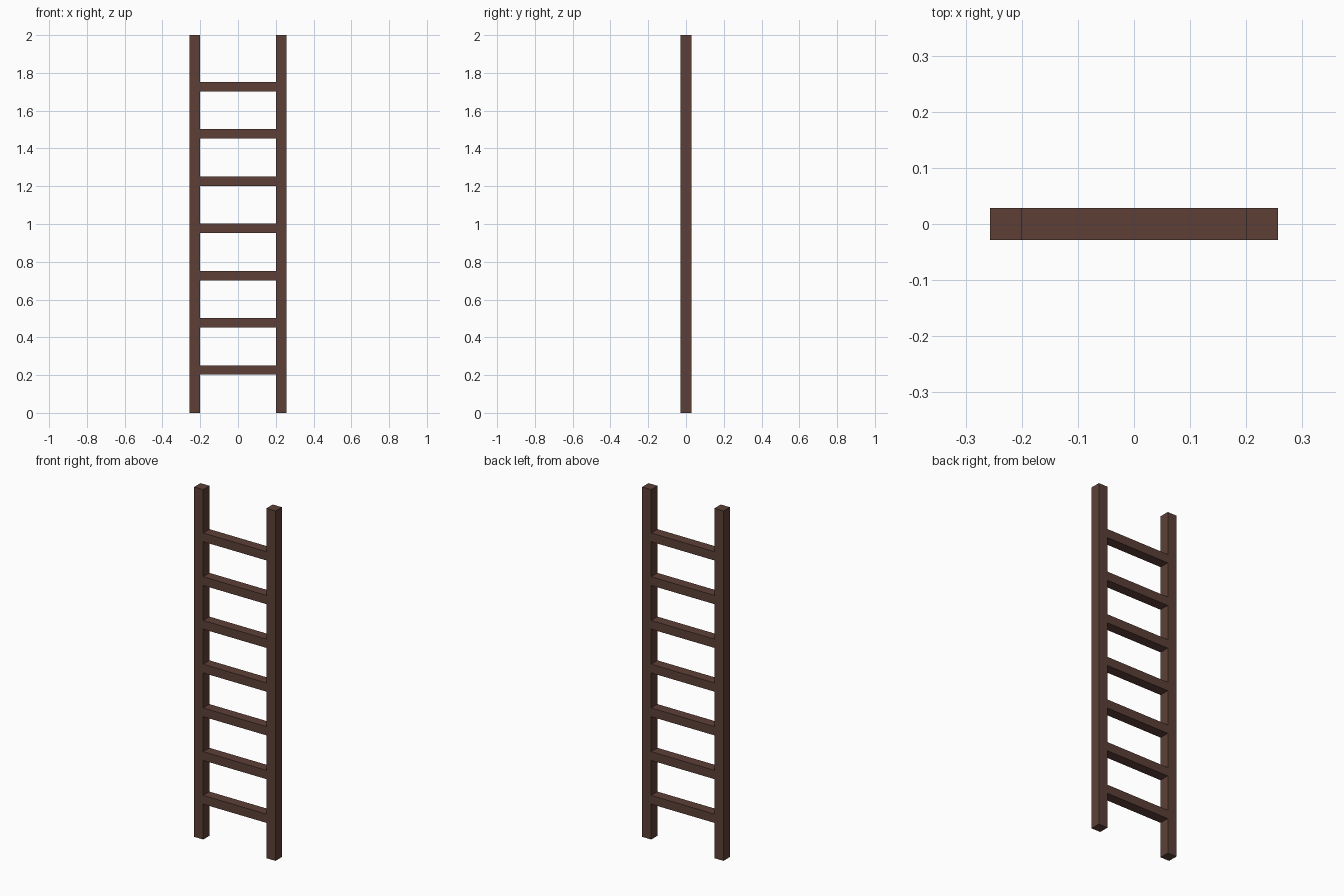
import bpy

if "Cube" in bpy.data.objects:
    bpy.data.objects.remove(bpy.data.objects["Cube"])

INNER, THICK, HEIGHT = 0.2, 0.057, 2.0   # half gap between rails, square rail section, ladder height
RUNG_H, FIRST_Z, STEP, COUNT = 0.05, 0.227, 0.25, 7

wood = bpy.data.materials.new("dark_wood")
wood.diffuse_color = (0.109, 0.051, 0.038, 1)
wood.use_nodes = True
wood.node_tree.nodes["Principled BSDF"].inputs["Base Color"].default_value = wood.diffuse_color


def box(name, centre, size):
    bpy.ops.mesh.primitive_cube_add(size=1, location=centre)
    obj = bpy.context.object
    obj.name = name
    obj.scale = size
    bpy.ops.object.transform_apply(location=False, rotation=False, scale=True)
    obj.data.materials.append(wood)
    return obj


# Upright rails
for side, sign in (("left", -1), ("right", 1)):
    box(f"{side}_rail", (sign * (INNER + THICK / 2), 0, HEIGHT / 2), (THICK, THICK, HEIGHT))

# Rungs, flush with the rails front and back
for i in range(COUNT):
    box(f"rung_{i + 1}", (0, 0, FIRST_Z + i * STEP), (2 * INNER, THICK, RUNG_H))
